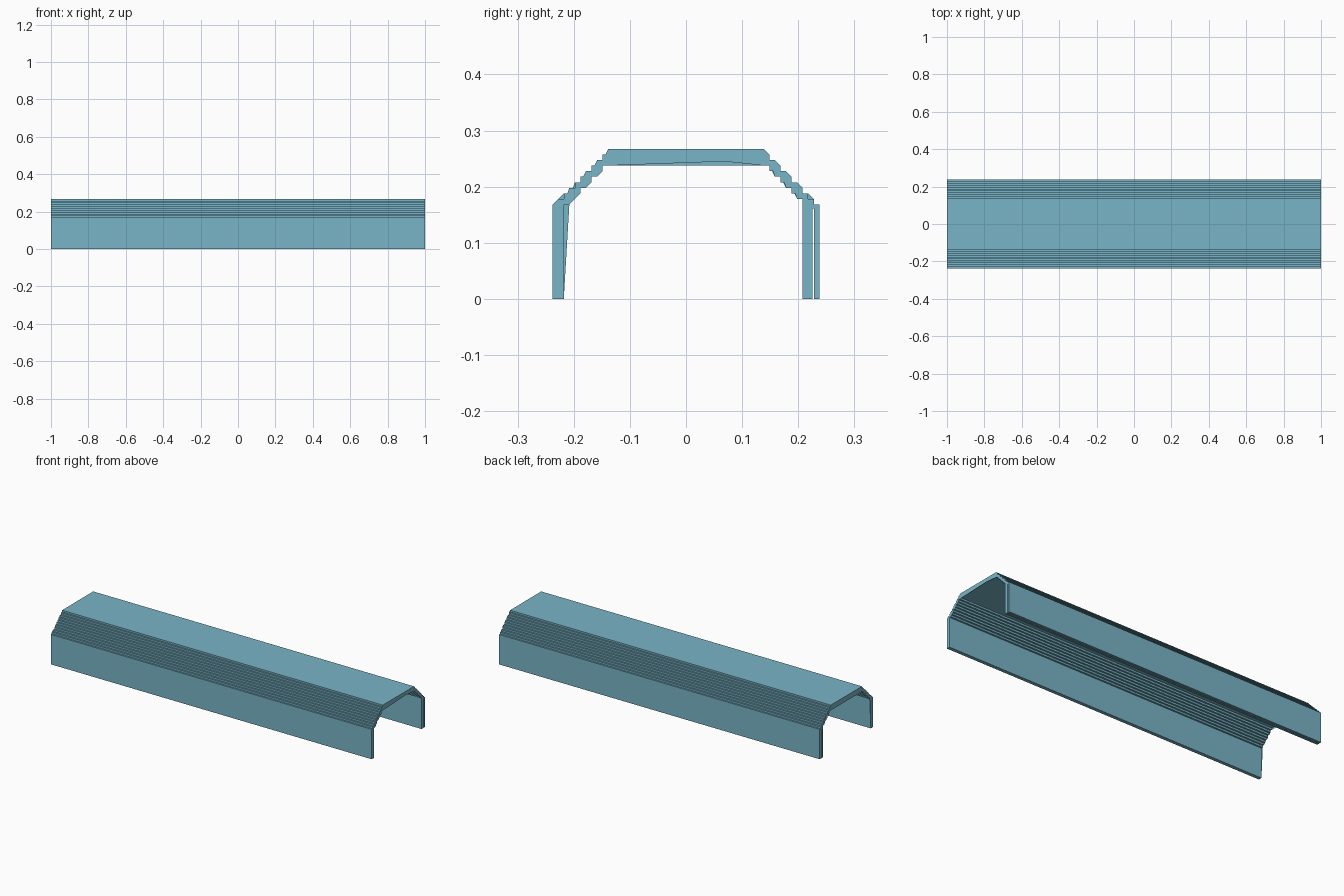
import bpy, bmesh

if "Cube" in bpy.data.objects:
    bpy.data.objects.remove(bpy.data.objects["Cube"])

C = 0.0099          # stair cell size; the profile below is measured in cells
HALF_LENGTH = 1.0

teal = bpy.data.materials.new("teal")
teal.diffuse_color = (0.19, 0.46, 0.57, 1.0)
teal.use_nodes = True
teal.node_tree.nodes["Principled BSDF"].inputs["Base Color"].default_value = teal.diffuse_color


def extrude_profile(name, points, mat):
    """Extrude a closed (y, z) outline along the whole length."""
    bm = bmesh.new()
    a = [bm.verts.new((-HALF_LENGTH, y * C, z * C)) for y, z in points]
    b = [bm.verts.new((HALF_LENGTH, y * C, z * C)) for y, z in points]
    n = len(points)
    for i in range(n):
        j = (i + 1) % n
        bm.faces.new((a[i], a[j], b[j], b[i]))
    caps = [bm.faces.new(a), bm.faces.new(list(reversed(b)))]
    bmesh.ops.triangulate(bm, faces=caps, ngon_method='EAR_CLIP')
    bmesh.ops.recalc_face_normals(bm, faces=bm.faces)
    mesh = bpy.data.meshes.new(name)
    bm.to_mesh(mesh)
    bm.free()
    mesh.materials.append(mat)
    obj = bpy.data.objects.new(name, mesh)
    bpy.context.collection.objects.link(obj)
    return obj


# Outer stepped outline of the front half, bottom to top
outer = [(-24, 0)]
for i in range(10):
    outer += [(-24 + i, 17 + i), (-23 + i, 17 + i)]
outer.append((-14, 27))

# Inner stepped outline of the front half, bottom to top
stairs = []
for i in range(8):
    stairs += [(-21 + i, 17 + i), (-21 + i, 18 + i)]


def mirrored(pts):
    return [(-y, z) for y, z in reversed(pts)]


# Thicker back wall: two narrow slits split it into layers
back_wall = [(21, 0)]
for s in (22.1, 22.9):
    back_wall += [(s - 0.1, 0), (s - 0.1, 16.3), (s + 0.1, 16.3), (s + 0.1, 0)]

profile = (outer + mirrored(outer)
           + list(reversed(back_wall))
           + list(reversed(mirrored(stairs)))
           + list(reversed(stairs))
           + [(-22, 17), (-22, 0)])
extrude_profile("stepped_canopy", profile, teal)
